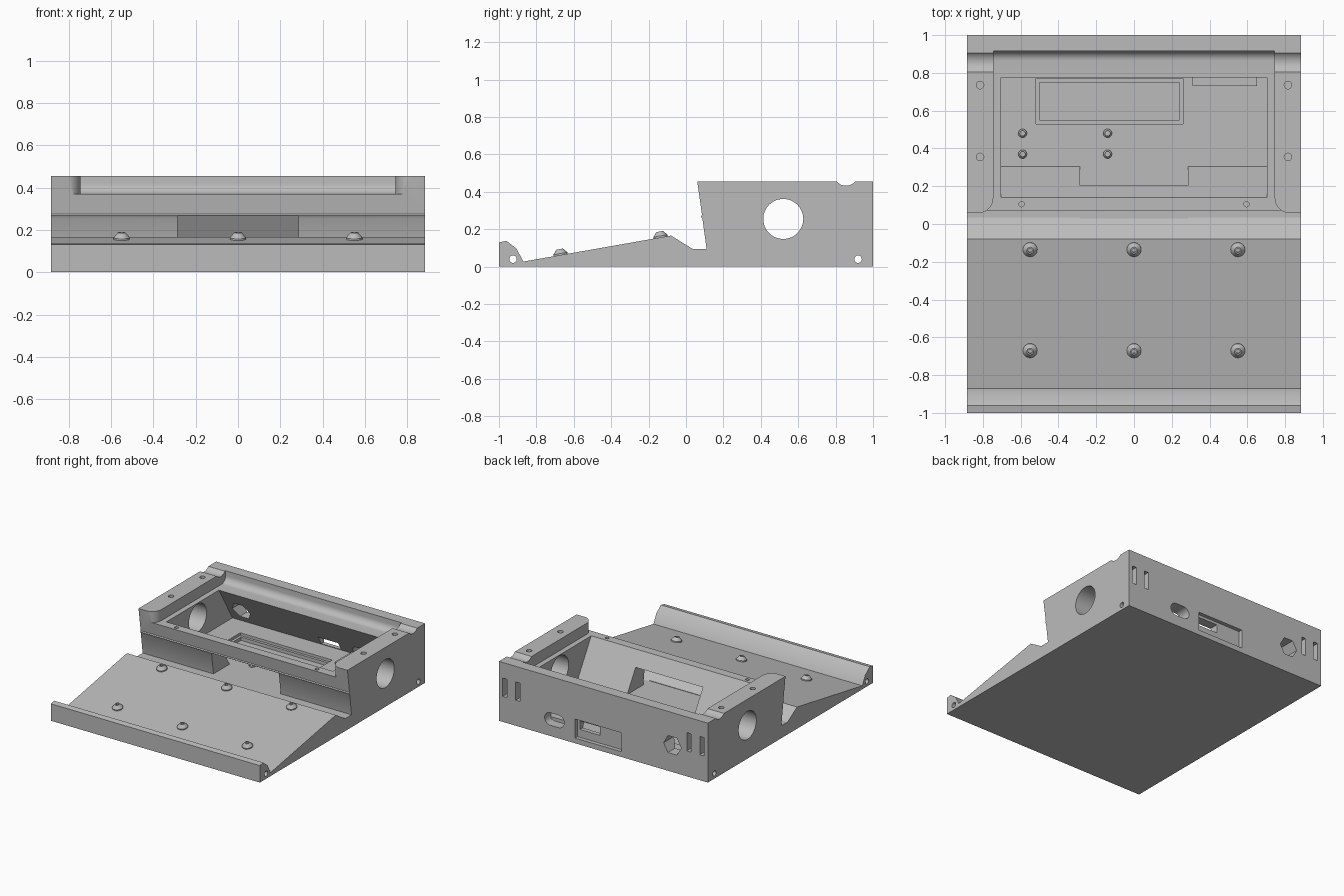
import bpy, bmesh, math
from mathutils import Matrix

old = bpy.data.objects.get("Cube")
if old:
    bpy.data.objects.remove(old, do_unlink=True)

grey = bpy.data.materials.new("plain grey")
grey.use_nodes = True
colour = (0.5, 0.5, 0.5, 1)
grey.diffuse_color = colour
grey.node_tree.nodes["Principled BSDF"].inputs["Base Color"].default_value = colour

PLACE = {"x": lambda a, b, d: (d, a, b),
         "y": lambda a, b, d: (a, d, b),
         "z": lambda a, b, d: (a, b, d)}


def finish(name, bm):
    bmesh.ops.recalc_face_normals(bm, faces=bm.faces)
    mesh = bpy.data.meshes.new(name)
    bm.to_mesh(mesh)
    bm.free()
    mesh.materials.append(grey)
    obj = bpy.data.objects.new(name, mesh)
    bpy.context.collection.objects.link(obj)
    return obj


def prism(name, pts, axis, lo, hi):
    """Extrude an outline along one axis."""
    bm = bmesh.new()
    rings = [[bm.verts.new(PLACE[axis](a, b, d)) for a, b in pts] for d in (lo, hi)]
    n = len(pts)
    for ring in rings:
        bm.faces.new(ring)
    for i in range(n):
        j = (i + 1) % n
        bm.faces.new((rings[0][i], rings[0][j], rings[1][j], rings[1][i]))
    return finish(name, bm)


def arc(cx, cy, r, start, end, steps):
    angles = [math.radians(start + (end - start) * i / steps) for i in range(steps + 1)]
    return [(cx + r * math.cos(t), cy + r * math.sin(t)) for t in angles]


def circle(cx, cy, r, n=32):
    return arc(cx, cy, r, 0, 360, n)[:-1]


def rect(a0, a1, b0, b1):
    return [(a0, b0), (a1, b0), (a1, b1), (a0, b1)]


def activate(obj):
    bpy.ops.object.select_all(action="DESELECT")
    obj.select_set(True)
    bpy.context.view_layer.objects.active = obj


def cut(target, pts, axis, lo, hi):
    tool = prism("cutter", pts, axis, lo, hi)
    tool.hide_render = True
    mod = target.modifiers.new("cut", "BOOLEAN")
    mod.operation, mod.solver, mod.object = "DIFFERENCE", "EXACT", tool
    activate(target)
    bpy.ops.object.modifier_apply(modifier=mod.name)
    bpy.data.objects.remove(tool, do_unlink=True)


W, TOP, RIM, FLOOR = 0.885, 0.455, 0.37, 0.095

# Main body: front lip, sloping deck, ridge, valley and tall rear housing
body = prism("case_body", [
    (-1, 0), (-1, 0.13), (-0.96, 0.138), (-0.905, 0.095), (-0.87, 0.027),
    (-0.08, 0.166), (0.035, FLOOR), (0.11, FLOOR), (0.088, 0.255),
    (0.08, 0.268), (0.086, 0.275), (0.06, TOP), (1, TOP), (1, 0)], "x", -W, W)

# Groove across the top, then the lid recess with a coved back edge
cut(body, circle(0.855, 0.501, 0.068, 48), "x", -1, 1)
cove = arc(0.865, 0.42, 0.05, -90, 0, 8)
cut(body, [(-0.1, RIM)] + cove + [(0.915, 0.6), (-0.1, 0.6)], "x", -0.745, 0.745)
for s in (-1, 1):
    corner = arc(0.825, 0.138, 0.08, 180, 270, 10)
    outline = corner + [(0.825, -0.1), (0.7, -0.1), (0.7, 0.138)]
    cut(body, [(s * x, y) for x, y in outline], "z", RIM, 0.6)

# Inner cavity with splayed front and back walls, cable slot and floor pocket
cut(body, [(0.14, RIM), (0.305, FLOOR), (0.94, FLOOR), (0.775, RIM),
           (0.775, 0.42), (0.14, 0.42)], "x", -0.705, 0.705)
cut(body, rect(0.03, 0.33, FLOOR, 0.265), "x", -0.285, 0.285)
cut(body, rect(-0.52, 0.26, 0.53, 0.77), "z", 0.075, 0.12)
cut(body, rect(-0.5, 0.24, 0.55, 0.75), "z", 0.05, 0.12)

# Round side openings and hinge pin holes
for s in (-1, 1):
    cut(body, circle(0.52, 0.255, 0.107, 48), "x", s * 0.6, s)
for y in (-0.925, 0.92):
    cut(body, circle(y, 0.04, 0.02, 20), "x", -1, 1)

# Screw holes in the side rails and the front rim
for s in (-1, 1):
    for y in (0.355, 0.735):
        cut(body, circle(s * 0.815, y, 0.02, 20), "z", 0.36, 0.6)
    cut(body, circle(s * 0.595, 0.105, 0.014, 20), "z", 0.3, 0.4)

# Rear wall: strap slots, rounded port, recessed port and hexagonal port
for x in (-0.835, -0.725, 0.725, 0.835):
    cut(body, rect(x - 0.018, x + 0.018, 0.195, 0.335), "y", 0.92, 1.1)
cut(body, arc(0.45, 0.13, 0.048, -90, 90, 10) + arc(0.38, 0.13, 0.048, 90, 270, 10),
    "y", 0.8, 1.1)
cut(body, rect(-0.155, 0.24, 0.04, 0.185), "y", 0.97, 1.1)
cut(body, rect(0.05, 0.22, 0.1, 0.165), "y", 0.8, 1.1)
cut(body, circle(-0.585, 0.205, 0.075, 6), "y", 0.75, 1.1)

activate(body)
bpy.ops.object.shade_smooth_by_angle(angle=math.radians(25))

# Board support on the cavity floor
prism("board_support", rect(0.31, 0.65, 0.73, 0.93), "z", FLOOR - 0.01, FLOOR + 0.015)


def stud(name, rings, loc, tilt=0):
    """Turned peg from (radius, height) rings."""
    bm = bmesh.new()
    n = 24
    loops = [[bm.verts.new((x, y, h)) for x, y in circle(0, 0, r, n)] for r, h in rings]
    for a, b in zip(loops, loops[1:]):
        for i in range(n):
            j = (i + 1) % n
            bm.faces.new((a[i], a[j], b[j], b[i]))
    bm.faces.new(loops[0])
    bm.faces.new(loops[-1])
    bm.transform(Matrix.Translation(loc) @ Matrix.Rotation(tilt, 4, "X"))
    obj = finish(name, bm)
    activate(obj)
    bpy.ops.object.shade_smooth_by_angle(angle=math.radians(30))


# Locating studs on the sloping deck
slope = math.atan2(0.139, 0.79)
for y in (-0.67, -0.135):
    z = 0.027 + (y + 0.87) * math.tan(slope)
    for x in (-0.55, 0, 0.55):
        stud("deck_stud", [(0.038, -0.01), (0.038, 0.008), (0.018, 0.032),
                           (0.011, 0.032), (0.011, 0.02)], (x, y, z), slope)

# Board standoffs in the cavity
for x in (-0.59, -0.14):
    for y in (0.37, 0.48):
        stud("standoff", [(0.023, -0.01), (0.023, 0.012), (0.015, 0.02),
                          (0.015, 0.035)], (x, y, FLOOR))
